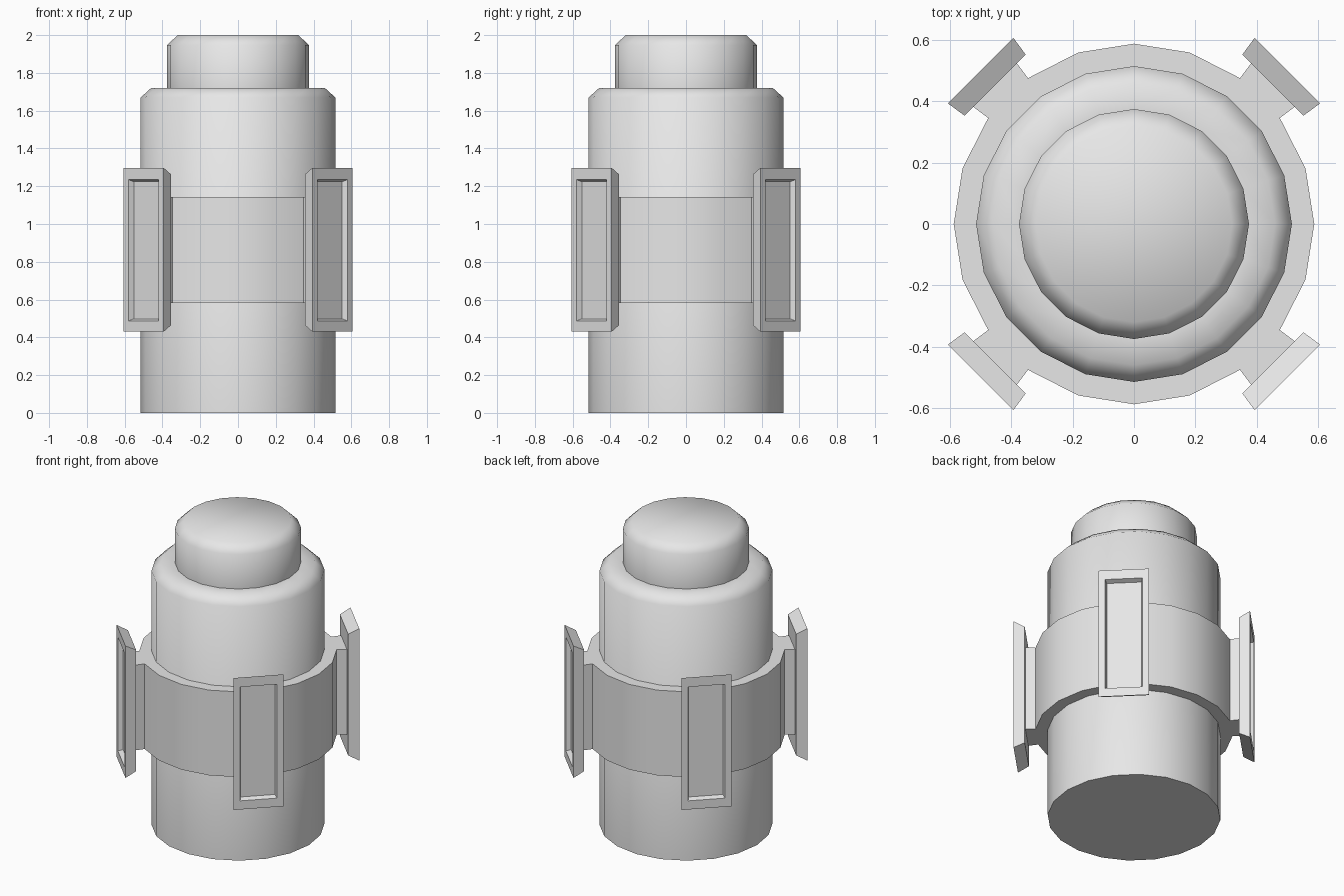
import bpy, bmesh
from math import cos, sin, radians
from mathutils import Matrix

cube = bpy.data.objects.get("Cube")
if cube:
    bpy.data.objects.remove(cube, do_unlink=True)

SIDES = 20
grey = bpy.data.materials.new("plain grey")
grey.use_nodes = True
grey.diffuse_color = (0.8, 0.8, 0.8, 1)
grey.node_tree.nodes["Principled BSDF"].inputs["Base Color"].default_value = (0.8, 0.8, 0.8, 1)


def loft(bm, loops):
    """Skin a stack of point loops and close both ends."""
    rows = [[bm.verts.new(p) for p in loop] for loop in loops]
    n = len(rows[0])
    for a, b in zip(rows, rows[1:]):
        for i in range(n):
            j = (i + 1) % n
            bm.faces.new((a[i], a[j], b[j], b[i]))
    bm.faces.new(rows[0][::-1])
    bm.faces.new(rows[-1])
    bmesh.ops.recalc_face_normals(bm, faces=bm.faces)


def circle(r, z):
    step = radians(360 / SIDES)
    return [(r * cos(i * step), r * sin(i * step), z) for i in range(SIDES)]


def finish(bm, name):
    mesh = bpy.data.meshes.new(name)
    bm.to_mesh(mesh)
    bm.free()
    mesh.materials.append(grey)
    obj = bpy.data.objects.new(name, mesh)
    bpy.context.collection.objects.link(obj)
    bpy.ops.object.select_all(action='DESELECT')
    obj.select_set(True)
    bpy.context.view_layer.objects.active = obj
    bpy.ops.object.shade_smooth_by_angle(angle=radians(50))
    return obj


# Body: bevelled shoulder and narrower bevelled cap
bm = bmesh.new()
loft(bm, [circle(r, z) for r, z in (
    (0.515, 0), (0.515, 1.67), (0.46, 1.72),
    (0.375, 1.72), (0.375, 1.947), (0.32, 2))])
finish(bm, "body")

# Collar: the four diagonal faces are pulled out into short arms
bm = bmesh.new()
loft(bm, [circle(0.588, 0.583), circle(0.588, 1.143)])
bm.normal_update()
diagonal = [f for f in bm.faces
            if abs(f.normal.z) < 0.1 and abs(abs(f.normal.x) - abs(f.normal.y)) < 0.01]
for f in bmesh.ops.extrude_discrete_faces(bm, faces=diagonal)["faces"]:
    outward = f.normal.copy()
    side = outward.cross((0, 0, 1))
    for v in f.verts:
        v.co += outward * 0.063 + side * (0.009 if v.co.dot(side) > 0 else -0.009)
finish(bm, "collar")


def rectangle(half, low, high, x):
    return [(x, -half, low), (x, half, low), (x, half, high), (x, -half, high)]


# Panels: tapered backs, recessed fronts, one on each arm
corners = ("back_left", "back_right", "front_right", "front_left")
for i, corner in enumerate(corners):
    bm = bmesh.new()
    loft(bm, [rectangle(0.141, 0.465, 1.262, 0.641),
              rectangle(0.151, 0.43, 1.297, 0.707),
              rectangle(0.112, 0.487, 1.235, 0.707),
              rectangle(0.103, 0.498, 1.224, 0.677)])
    bm.transform(Matrix.Rotation(radians(45 + 90 * i), 4, 'Z'))
    finish(bm, "panel_" + corner)
